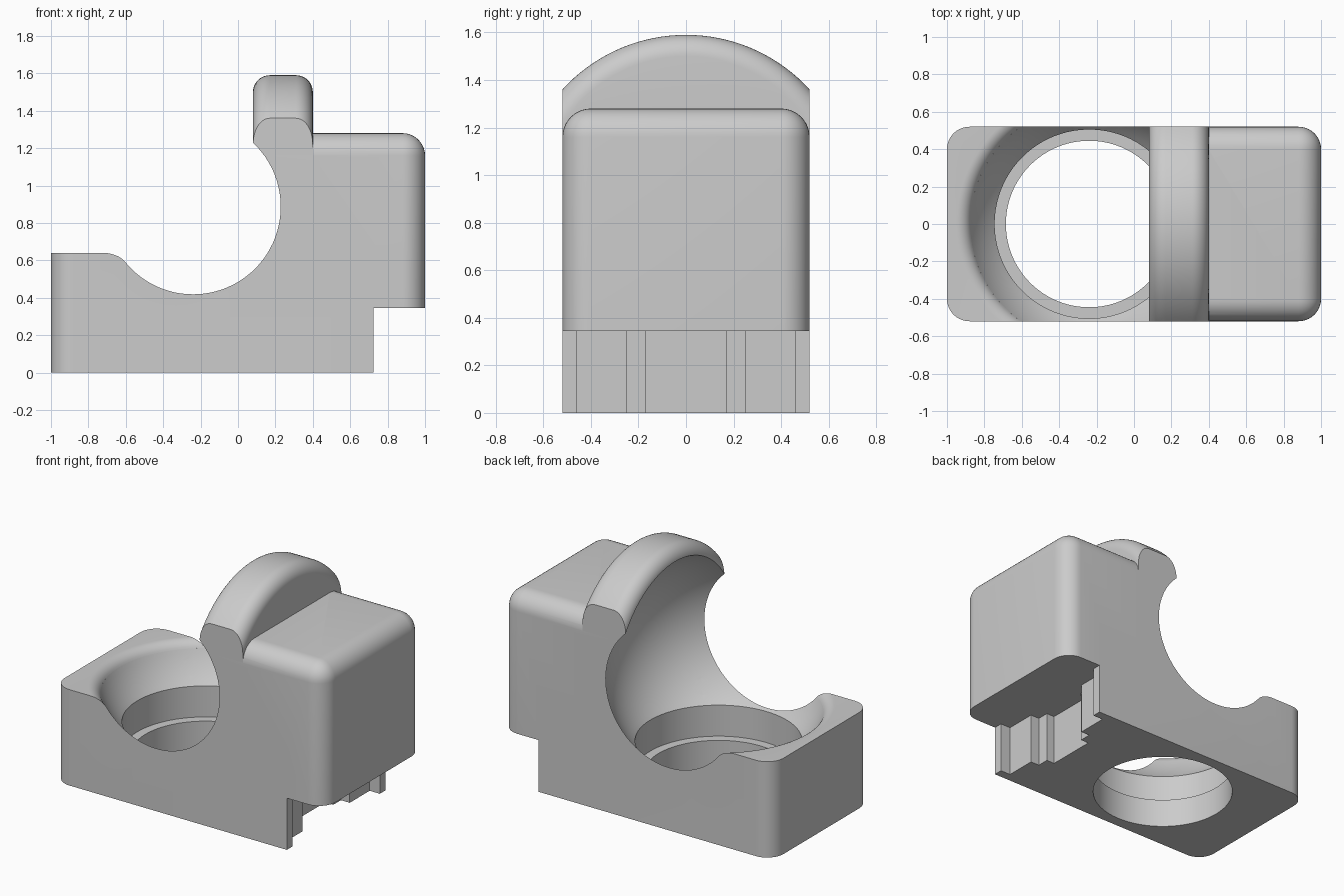
import bpy, bmesh, math
from math import sin, cos, pi, radians, sqrt
from mathutils import Vector, Matrix

cube = bpy.data.objects.get("Cube")
if cube:
    bpy.data.objects.remove(cube, do_unlink=True)

HALF = 0.52                       # half depth of the body
BALL = Vector((-0.24, 0, 0.887))  # centre of the ball socket
R = 0.70                          # socket radius
FILLET = 0.12

grey = bpy.data.materials.new("light grey")
grey.use_nodes = True
grey.diffuse_color = (0.6, 0.6, 0.6, 1)
grey.node_tree.nodes["Principled BSDF"].inputs["Base Color"].default_value = (0.6, 0.6, 0.6, 1)


def make(name, bm):
    bmesh.ops.recalc_face_normals(bm, faces=bm.faces)
    mesh = bpy.data.meshes.new(name)
    bm.to_mesh(mesh)
    bm.free()
    mesh.materials.append(grey)
    ob = bpy.data.objects.new(name, mesh)
    bpy.context.collection.objects.link(ob)
    return ob


def prism(outline, z0, z1):
    bm = bmesh.new()
    face = bm.faces.new([bm.verts.new((x, y, z0)) for x, y in outline])
    res = bmesh.ops.extrude_face_region(bm, geom=[face])
    top = [g for g in res["geom"] if isinstance(g, bmesh.types.BMVert)]
    bmesh.ops.translate(bm, verts=top, vec=(0, 0, z1 - z0))
    return bm


def box(x0, x1, y0, y1, z0, z1):
    return prism([(x0, y0), (x1, y0), (x1, y1), (x0, y1)], z0, z1)


def lathe(profile, steps=128):
    """Revolve (radius, height) points around z; ends lie on the axis."""
    bm = bmesh.new()
    vs = [bm.verts.new((r, 0, z)) for r, z in profile]
    es = [bm.edges.new(p) for p in zip(vs, vs[1:])]
    bmesh.ops.spin(bm, geom=vs + es, cent=(0, 0, 0), axis=(0, 0, 1),
                   angle=2 * pi, steps=steps)
    bmesh.ops.remove_doubles(bm, verts=bm.verts, dist=1e-5)
    return bm


def arc(cx, cy, r, a0, a1, n):
    angles = [radians(a0 + (a1 - a0) * i / n) for i in range(n + 1)]
    return [(cx + r * cos(a), cy + r * sin(a)) for a in angles]


def combine(target, other, operation):
    mod = target.modifiers.new("combine", 'BOOLEAN')
    mod.operation, mod.solver, mod.object = operation, 'EXACT', other
    bpy.context.view_layer.objects.active = target
    bpy.ops.object.modifier_apply(modifier=mod.name)
    bpy.data.objects.remove(other, do_unlink=True)


# Base: rounded at the low end, stepped recess at the plug end
steps = [(0.725, HALF), (0.725, 0.46), (0.65, 0.46), (0.65, 0.25),
         (0.585, 0.25), (0.585, 0.17), (0.525, 0.17)]
plug = [(x, -y) for x, y in steps] + steps[::-1]
low_end = (arc(-1 + FILLET, HALF - FILLET, FILLET, 90, 180, 10)
           + arc(-1 + FILLET, FILLET - HALF, FILLET, 180, 270, 10))
body = make("holder_body", prism(plug + low_end, 0, 0.64))

# Tall block with rounded top and end edges
bm = box(0.1, 1, -HALF, HALF, 0.345, 1.28)


def is_rounded(e):
    a, b = (v.co for v in e.verts)
    at_end = a.x > 0.9 and b.x > 0.9
    on_top = a.z > 1.2 and b.z > 1.2
    return (on_top and (a.x > 0.9 or b.x > 0.9)) or (at_end and abs(a.z - b.z) > 0.1)


bmesh.ops.bevel(bm, geom=[e for e in bm.edges if is_rounded(e)], offset=FILLET,
                segments=10, profile=0.5, affect='EDGES')
combine(body, make("tall_block", bm), 'UNION')

# Arch over the socket: a rounded disc trimmed to the body depth
ro, rr = 0.703, 0.09
profile = ([(0, 0.08)] + arc(ro - rr, 0.08 + rr, rr, -90, 0, 10)
           + arc(ro - rr, 0.40 - rr, rr, 0, 90, 10) + [(0, 0.40)])
bm = lathe(profile)
bm.transform(Matrix.Translation((0, 0, BALL.z)) @ Matrix.Rotation(pi / 2, 4, 'Y'))
arch = make("arch", bm)
combine(arch, make("trim", box(-1, 1, -HALF, HALF, -1, 3)), 'INTERSECT')
combine(body, arch, 'UNION')

# Socket: through hole, ledge, well and sphere in one revolved cutter
hole, well, ledge = 0.445, 0.505, 0.195
start = -math.degrees(math.acos(well / R))
profile = ([(0, -0.1), (hole, -0.1), (hole, ledge), (well, ledge)]
           + arc(0, BALL.z, R, start, 89, 48) + [(0, BALL.z + R)])
bm = lathe(profile)
bmesh.ops.translate(bm, verts=bm.verts, vec=(BALL.x, 0, 0))
combine(body, make("socket", bm), 'DIFFERENCE')

# Rounded rim of the socket on the low side
f = 0.08
cz = 0.64 - f
cr = sqrt((R + f) ** 2 - (BALL.z - cz) ** 2)
tilt = math.degrees(math.atan2(BALL.z - cz, -cr))
rim = arc(cr, cz, f, tilt, 90, 8)
bm = lathe([(0, rim[0][1])] + rim + [(cr, 0.75), (0, 0.75)])
bmesh.ops.translate(bm, verts=bm.verts, vec=(BALL.x, 0, 0))
bmesh.ops.bisect_plane(bm, geom=bm.verts[:] + bm.edges[:] + bm.faces[:],
                       plane_co=(-0.3, 0, 0), plane_no=(1, 0, 0), clear_outer=True)
bmesh.ops.holes_fill(bm, edges=[e for e in bm.edges if e.is_boundary])
combine(body, make("rim", bm), 'DIFFERENCE')


# Small bearing holes in the socket and screw holes underneath
def drill(centre, direction, radius, depth, sides):
    bm = bmesh.new()
    bmesh.ops.create_cone(bm, cap_ends=True, segments=sides, radius1=radius,
                          radius2=radius, depth=depth)
    turn = Vector(direction).to_track_quat('Z', 'Y').to_matrix().to_4x4()
    bm.transform(Matrix.Translation(centre) @ turn)
    combine(body, make("drill", bm), 'DIFFERENCE')


for d in ((-1, 1, -0.96), (1, -1, -0.96), (1, 0, 0)):
    d = Vector(d).normalized()
    drill(BALL + d * R, d, 0.052, 0.14, 8)
for side in (-1, 1):
    drill((0.2, side * 0.35, 0), (0, 0, 1), 0.05, 0.3, 20)

# Smooth the curves, keep real edges sharp
bpy.ops.object.select_all(action='DESELECT')
body.select_set(True)
bpy.context.view_layer.objects.active = body
bpy.ops.object.shade_smooth_by_angle(angle=radians(25))
